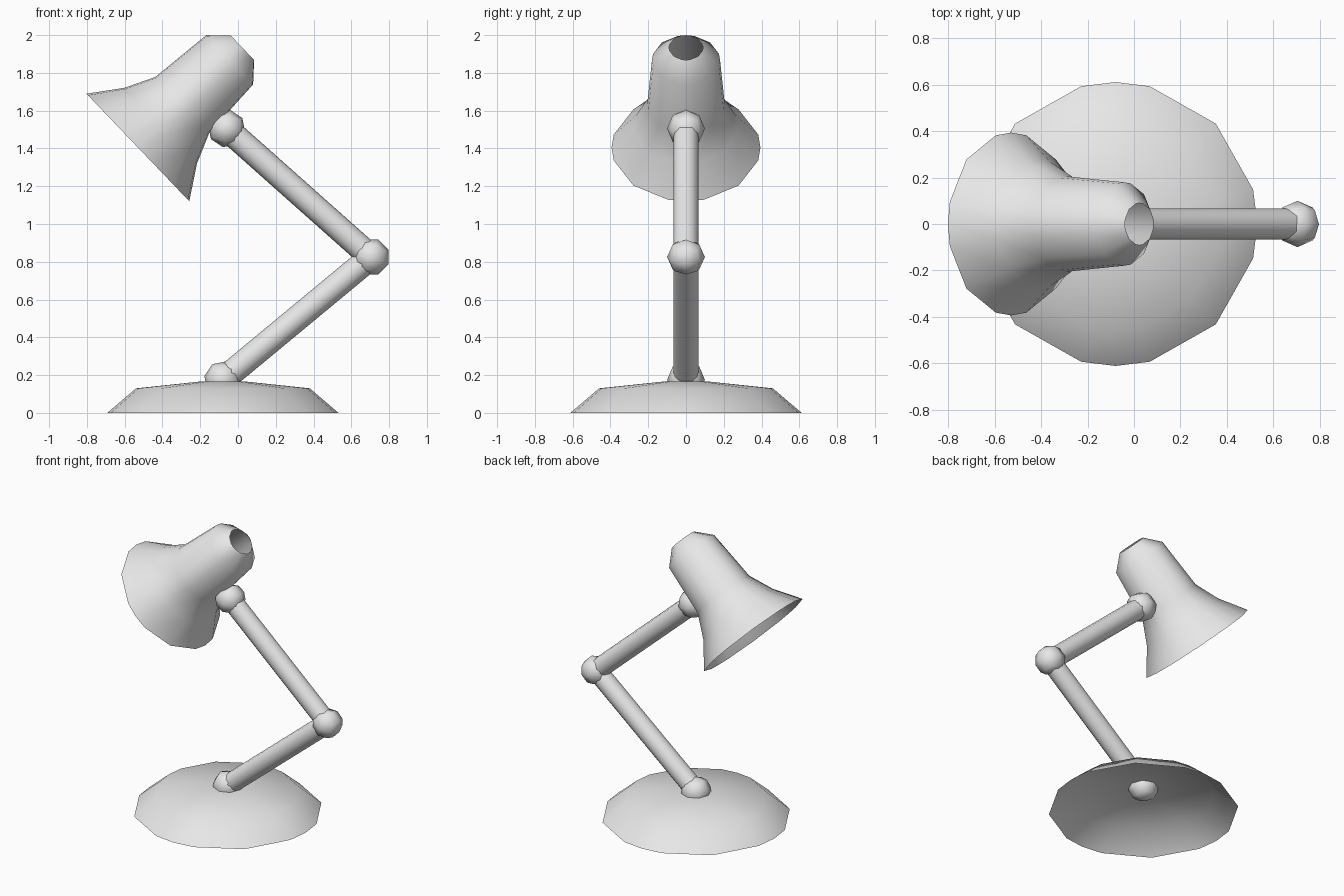
import bpy, bmesh, math
from mathutils import Vector, Matrix

cube = bpy.data.objects.get("Cube")
if cube:
    bpy.data.objects.remove(cube)

grey = bpy.data.materials.new("lamp grey")
grey.use_nodes = True
COLOUR = (0.8, 0.8, 0.8, 1)
grey.diffuse_color = COLOUR
grey.node_tree.nodes["Principled BSDF"].inputs["Base Color"].default_value = COLOUR

# Rounded-square spacing shared by the base and the shade
ANGLES = [math.radians(90 * q + a) for q in range(4) for a in (0, 14, 45, 76)]


def finish(name, bm, matrix):
    mesh = bpy.data.meshes.new(name)
    bm.to_mesh(mesh)
    bm.free()
    mesh.materials.append(grey)
    mesh.shade_smooth()
    obj = bpy.data.objects.new(name, mesh)
    obj.matrix_world = matrix
    bpy.context.collection.objects.link(obj)
    return obj


def aim(origin, direction):
    """Local z along direction, local y kept on the world y axis."""
    z = Vector(direction).normalized()
    y = Vector((0, 1, 0))
    x = y.cross(z)
    return Matrix.Translation(origin) @ Matrix((x, y, z)).transposed().to_4x4()


def lathe(name, profile, matrix, cap=False):
    """Open shell from (radius, height) rings, listed from rim to top."""
    bm = bmesh.new()
    rings = [[bm.verts.new((r * math.cos(a), r * math.sin(a), h)) for a in ANGLES]
             for r, h in profile]
    n = len(ANGLES)
    for low, high in zip(rings, rings[1:]):
        for i in range(n):
            j = (i + 1) % n
            bm.faces.new((low[i], low[j], high[j], high[i]))
    if cap:
        bm.faces.new(rings[-1])
    return finish(name, bm, matrix)


def joint(name, centre, tilt):
    """Ball made from a once-divided cube."""
    bm = bmesh.new()
    bmesh.ops.create_cube(bm, size=2)
    bmesh.ops.subdivide_edges(bm, edges=bm.edges[:], cuts=1, use_grid_fill=True)
    for v in bm.verts:
        v.co = v.co.normalized() * 0.1
    turn = Matrix.Rotation(math.radians(tilt), 4, 'Y')
    return finish(name, bm, Matrix.Translation(centre) @ turn)


def arm(name, start, end):
    a, b = Vector(start), Vector(end)
    bm = bmesh.new()
    bmesh.ops.create_cone(bm, cap_ends=False, segments=12, radius1=0.067,
                          radius2=0.067, depth=(b - a).length)
    return finish(name, bm, aim((a + b) / 2, b - a))


FOOT, ELBOW, NECK = (-0.08, 0, 0.175), (0.705, 0, 0.825), (-0.06, 0, 1.505)

# Hollow base
lathe("base", [(0.612, 0), (0.46, 0.13), (0.12, 0.166), (0.03, 0.17)],
      Matrix.Translation((-0.08, 0, 0)), cap=True)

# Jointed arm
joint("foot_joint", FOOT, 11)
joint("elbow_joint", ELBOW, 22)
joint("neck_joint", NECK, 11)
arm("lower_arm", FOOT, ELBOW)
arm("upper_arm", ELBOW, NECK)

# Flared shade, open at both ends
lathe("shade", [(0.394, 0), (0.277, 0.168), (0.206, 0.325), (0.18, 0.672), (0.09, 0.765)],
      aim((-0.53, 0, 1.405), (0.723, 0, 0.691)))
